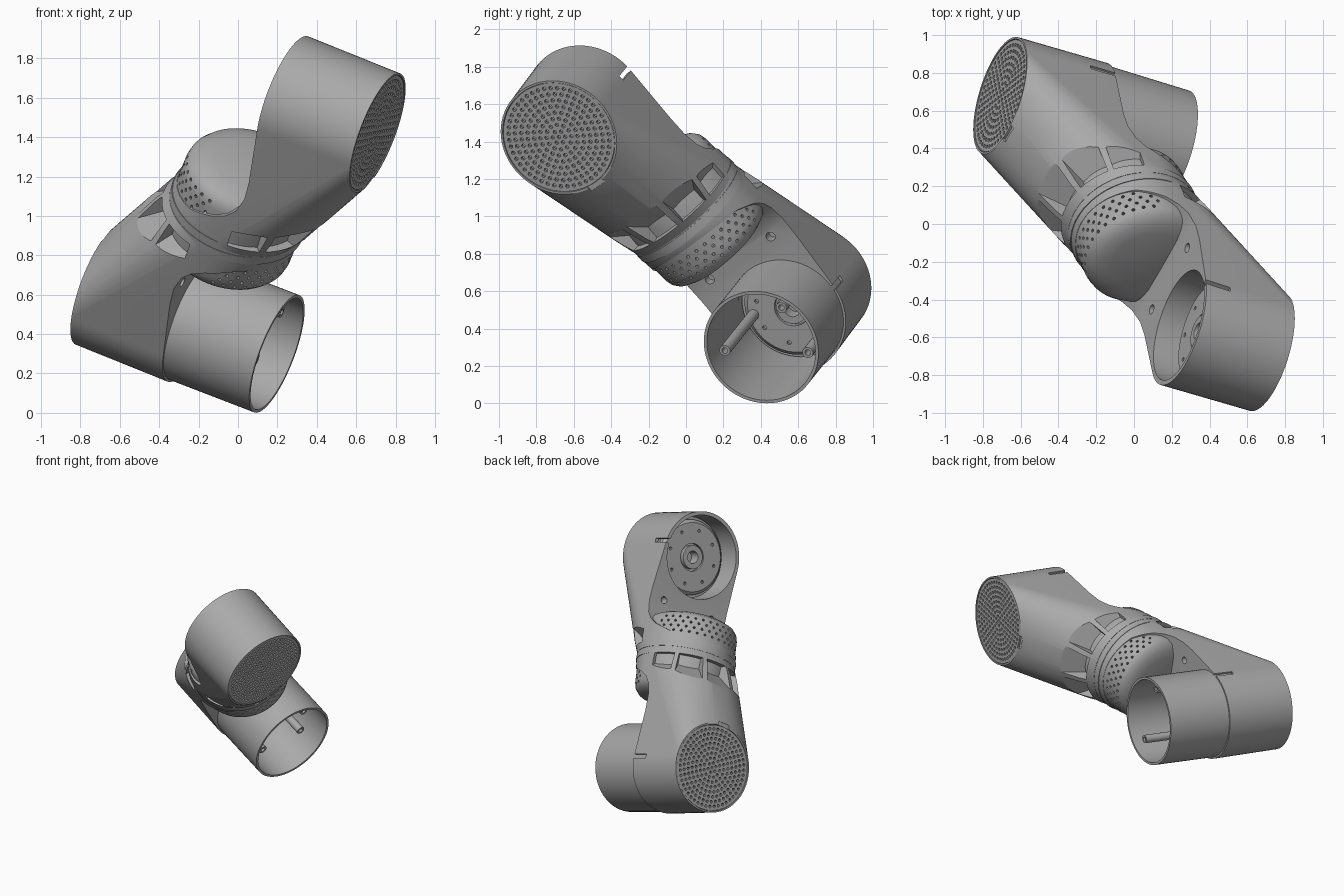
import bpy, bmesh
from math import pi, sin, cos, radians
from mathutils import Matrix, Vector

cube = bpy.data.objects.get("Cube")
if cube:
    bpy.data.objects.remove(cube)

grey = bpy.data.materials.new("mid_grey")
grey.use_nodes = True
grey.diffuse_color = (0.4, 0.4, 0.4, 1)
grey.node_tree.nodes["Principled BSDF"].inputs["Base Color"].default_value = (0.4, 0.4, 0.4, 1)

# Arm frame: x runs along the housing barrels, z from lower to upper housing
a = Vector((0.91, -0.28, -0.35)).normalized()
d = Vector((0.116, -0.615, 0.781))
d = (d - a * a.dot(d)).normalized()
UPPER = Matrix.Translation((0, 0, 1.035)) @ Matrix((a, d.cross(a), d)).transposed().to_4x4()
LOWER = UPPER @ Matrix.Rotation(pi, 4, 'Y')

BARREL_W, JOINT_R, CAP_R, OPEN_R = 0.799, 0.355, 0.323, 0.331
OPEN_U, CAP_U = 0.165, 0.69
BARREL = Matrix.Translation((0, 0, BARREL_W)) @ Matrix.Rotation(pi / 2, 4, 'Y')
JOINT = Matrix.Rotation(radians(8), 4, 'Y')


def finish(name, bm):
    bmesh.ops.recalc_face_normals(bm, faces=bm.faces)
    mesh = bpy.data.meshes.new(name)
    bm.to_mesh(mesh)
    bm.free()
    mesh.materials.append(grey)
    ob = bpy.data.objects.new(name, mesh)
    bpy.context.collection.objects.link(ob)
    return ob


def revolve(name, profile, matrix, segs=64):
    """Spin a closed (radius, height) profile around z, then place it."""
    bm = bmesh.new()
    vs = [bm.verts.new((r, 0, h)) for r, h in profile]
    es = [bm.edges.new((vs[i - 1], vs[i])) for i in range(len(vs))
          if profile[i - 1][0] or profile[i][0]]
    bmesh.ops.spin(bm, geom=vs + es, cent=(0, 0, 0), axis=(0, 0, 1),
                   angle=2 * pi, steps=segs)
    bmesh.ops.remove_doubles(bm, verts=bm.verts, dist=1e-5)
    bm.transform(matrix)
    return finish(name, bm)


def rod(name, r, h0, h1, matrix, segs=64):
    return revolve(name, [(0, h0), (r, h0), (r, h1), (0, h1)], matrix, segs)


def hull(name, points):
    bm = bmesh.new()
    for p in points:
        bm.verts.new(p)
    bmesh.ops.convex_hull(bm, input=bm.verts)
    bmesh.ops.delete(bm, geom=[v for v in bm.verts if not v.link_faces], context='VERTS')
    bmesh.ops.dissolve_limit(bm, angle_limit=0.002, verts=bm.verts, edges=bm.edges)
    return finish(name, bm)


def box(name, lo, hi):
    return hull(name, [(x, y, z) for x in (lo[0], hi[0])
                       for y in (lo[1], hi[1]) for z in (lo[2], hi[2])])


def circle(r, h, matrix, n=72):
    return [matrix @ Vector((r * cos(2 * pi * i / n), r * sin(2 * pi * i / n), h))
            for i in range(n)]


def many(name, r, length, places, segs=8):
    """One cutter mesh made of many small pins."""
    bm = bmesh.new()
    for m in places:
        bmesh.ops.create_cone(bm, cap_ends=True, segments=segs, radius1=r,
                              radius2=r, depth=length, matrix=m)
    return finish(name, bm)


def cut(ob, cutters):
    for c in cutters:
        mod = ob.modifiers.new("cut", 'BOOLEAN')
        mod.operation, mod.solver, mod.object = 'DIFFERENCE', 'EXACT', c
        c.hide_render = True
    bpy.context.view_layer.update()
    graph = bpy.context.evaluated_depsgraph_get()
    mesh = bpy.data.meshes.new_from_object(ob.evaluated_get(graph))
    ob.modifiers.clear()
    ob.data = mesh
    for c in cutters:
        bpy.data.objects.remove(c)


def smooth(ob):
    bpy.ops.object.select_all(action='DESELECT')
    ob.select_set(True)
    bpy.context.view_layer.objects.active = ob
    bpy.ops.object.shade_smooth_by_angle(angle=radians(28))


def place(ob):
    """Put a part on the upper housing and its twin on the lower."""
    smooth(ob)
    name = ob.name
    twin = bpy.data.objects.new("lower_" + name, ob.data)
    bpy.context.collection.objects.link(twin)
    twin.matrix_world = LOWER
    ob.name = "upper_" + name
    ob.matrix_world = UPPER


# Housing: barrel blended into the round joint flange
flare = JOINT @ Matrix.Translation((0.06, 0, 0))
housing = hull("housing", circle(JOINT_R, 0, JOINT) + circle(JOINT_R, 0.045, JOINT)
               + circle(JOINT_R, 0.1, flare)
               + circle(OPEN_R, OPEN_U, BARREL) + circle(CAP_R, CAP_U, BARREL))

# Side relief that leaves the flat mounting face and the curved lip
relief = [(OPEN_U, 1.5), (OPEN_U, 0.47), (0.155, 0.36), (0.12, 0.27), (0.07, 0.22),
          (0, 0.185), (-0.15, 0.14), (-0.6, 0.12), (-0.6, 1.5)]
bm = bmesh.new()
face = bm.faces.new([bm.verts.new((u, -1, w)) for u, w in relief])
side = bmesh.ops.extrude_face_region(bm, geom=[face])["geom"]
bmesh.ops.translate(bm, vec=(0, 2, 0), verts=[v for v in side if isinstance(v, bmesh.types.BMVert)])
cutters = [finish("relief", bm)]

# Barrel bores, locking slot, cap notch and screw holes
FLOOR = OPEN_U + 0.23
cutters += [rod("bore", 0.304, OPEN_U - 0.1, FLOOR, BARREL),
            rod("cap_seat", 0.312, CAP_U - 0.1, CAP_U + 0.1, BARREL),
            box("slot", (0.1, 0.26, 0.805), (0.31, 0.4, 0.835)),
            box("notch", (CAP_U - 0.015, -0.05, 0.46), (CAP_U + 0.1, 0.05, 0.505))]
for y in (-0.22, 0.22):
    m = Matrix.Translation((0, y, 0.4)) @ Matrix.Rotation(pi / 2, 4, 'Y')
    cutters.append(rod("screw_hole", 0.026, 0, 0.22, m, 16))

# Wedge shaped pockets behind the joint flange
for mid in (-62, -31, 0, 31, 62):
    pts = []
    for t in (mid - 13, mid, mid + 13):
        c, s = cos(radians(t)), sin(radians(t))
        pts += [JOINT @ Vector((r * c, r * s, h)) for r, h in
                ((0.325, 0.055), (0.325, 0.12), (0.7, 0.055), (0.7, 0.42))]
    cutters.append(hull("pocket", pts))
cut(housing, cutters)
place(housing)

# Slim flange band beside the joint seam
place(revolve("flange_band", [(0.3, 0.001), (0.358, 0.001), (0.358, 0.05), (0.3, 0.05)], JOINT, 72))

# Joint dome with rows of vents on its exposed side
dome = revolve("joint_dome", [(0, -0.01), (0.342, -0.01), (0.34, 0.1), (0.333, 0.215),
                              (0.324, 0.25), (0.303, 0.278), (0.26, 0.3), (0.2, 0.314),
                              (0, 0.318)], JOINT, 72)
vents = []
for row in range(4):
    for k in range(16):
        t = radians(180 - 78 + 10 * k + 5 * (row % 2))
        vents.append(JOINT @ Matrix.Rotation(t, 4, 'Z')
                     @ Matrix.Translation((0.338 - 0.005 * row, 0, 0.13 + 0.036 * row))
                     @ Matrix.Rotation(radians(75), 4, 'Y'))
cut(dome, [many("vents", 0.009, 0.07, vents)])
place(dome)

# Perforated end cap
cap = rod("end_cap", 0.309, CAP_U - 0.03, CAP_U - 0.004, BARREL)
holes = [BARREL @ Matrix.Translation((0, 0, CAP_U))]
for ring in range(1, 9):
    for k in range(6 * ring):
        t = 2 * pi * k / (6 * ring)
        r = 0.035 * ring
        holes.append(BARREL @ Matrix.Translation((r * cos(t), r * sin(t), CAP_U)))
cut(cap, [many("cap_holes", 0.0105, 0.2, holes)])
place(cap)

# Drive disc at the bottom of the bore: stepped plate with hub
f = FLOOR
disc = revolve("drive_disc", [(0, f + 0.01), (0.295, f + 0.01), (0.295, f - 0.06), (0.272, f - 0.06),
                              (0.272, f - 0.09), (0.25, f - 0.11), (0.1, f - 0.11),
                              (0.1, f - 0.085), (0.085, f - 0.085), (0.085, f - 0.12),
                              (0.045, f - 0.12), (0.045, f - 0.04), (0, f - 0.04)], BARREL)
ring_holes = [BARREL @ Matrix.Rotation(k * pi / 4, 4, 'Z') @ Matrix.Translation((0.2, 0, f - 0.11))
              for k in range(8)]
cut(disc, [many("disc_holes", 0.012, 0.04, ring_holes)])
place(disc)

# Open sleeve continuing the lower barrel, with mounting posts inside
TUBE_END = -0.32
sleeve = revolve("lower_sleeve", [(0.302, 0.3), (0.319, 0.3), (0.319, TUBE_END), (0.302, TUBE_END)], BARREL)
smooth(sleeve)
sleeve.matrix_world = LOWER
for angle, tip in ((66, -0.27), (214, -0.17), (297, -0.24)):
    t = radians(angle)
    m = Matrix.Translation((0, -0.225 * sin(t), -0.225 * cos(t))) @ BARREL
    post = revolve("sleeve_post", [(0.016, f), (0.03, f), (0.03, tip), (0.016, tip)], m, 20)
    smooth(post)
    post.matrix_world = LOWER
